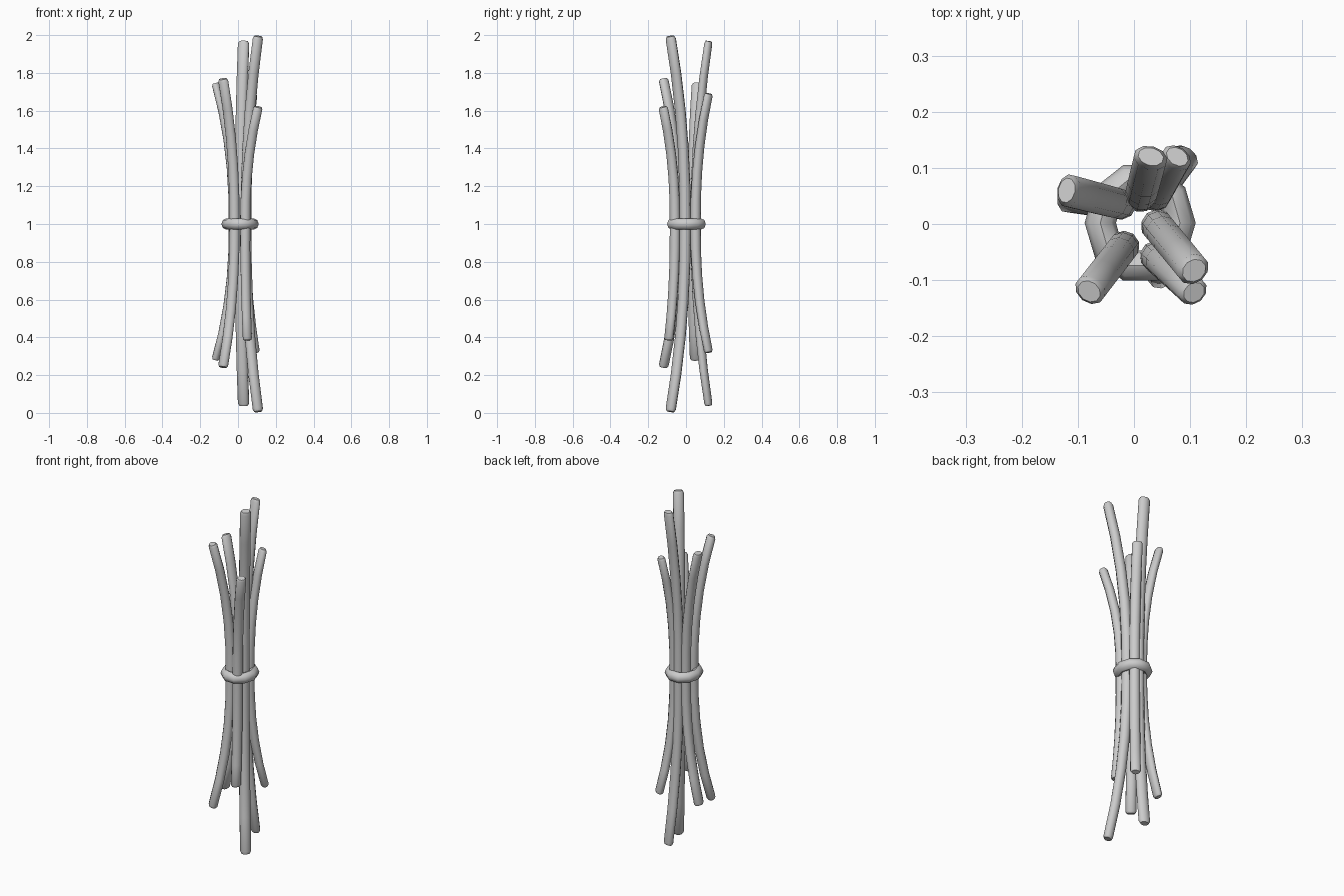
import bpy, bmesh, math
from mathutils import Vector

if "Cube" in bpy.data.objects:
    bpy.data.objects.remove(bpy.data.objects["Cube"])

SIDES = 10


def finish(bm, name):
    bmesh.ops.recalc_face_normals(bm, faces=bm.faces)
    mesh = bpy.data.meshes.new(name)
    bm.to_mesh(mesh)
    bm.free()
    ob = bpy.data.objects.new(name, mesh)
    bpy.context.collection.objects.link(ob)
    bpy.context.view_layer.objects.active = ob
    ob.select_set(True)
    bpy.ops.object.shade_smooth_by_angle(angle=math.radians(50))
    ob.select_set(False)


def tube(bm, rings, closed=False):
    vs = [[bm.verts.new(p) for p in ring] for ring in rings]
    n = len(rings[0])
    for i in range(len(vs) if closed else len(vs) - 1):
        a, b = vs[i], vs[(i + 1) % len(vs)]
        for k in range(n):
            m = (k + 1) % n
            bm.faces.new((a[k], a[m], b[m], b[k]))
    if not closed:
        bm.faces.new(vs[0])
        bm.faces.new(vs[-1])


# Stick: straight at the tie, flaring out and flattening toward both ends
def stick(name, mid, bottom, top, r_mid, r_rad, r_tan):
    mid, bottom, top = Vector((*mid, 1.0)), Vector(bottom), Vector(top)
    out = (top + bottom) / 2 - mid
    out.z = 0
    out.normalize()
    side = Vector((-out.y, out.x, 0))
    steps = [(-1, .75), (-.985, 1)] + [(i / 5, 1) for i in range(-4, 5)] + [(.985, 1), (1, .75)]
    rings = []
    for t, s in steps:
        u = abs(t)
        f = u ** 2.2
        tip = top if t > 0 else bottom
        d = tip - mid
        c = mid + Vector((d.x * f, d.y * f, d.z * u))
        slope = 2.2 * u ** 1.2 * d.dot(out) / d.z
        a = (r_mid + (r_rad - r_mid) * u) * s
        b = (r_mid + (r_tan - r_mid) * u) * s
        rings.append([c + (out - Vector((0, 0, slope))) * a * math.cos(2 * math.pi * k / SIDES)
                      + side * b * math.sin(2 * math.pi * k / SIDES) for k in range(SIDES)])
    bm = bmesh.new()
    tube(bm, rings)
    finish(bm, name)


# name, centre at the tie, bottom tip, top tip, radii (tie, radial, tangential)
stick("stick_left", (-.023, .035), (-.12, .05, .28), (-.12, .06, 1.745), .027, .02, .03)
stick("stick_back", (.012, .05), (.03, .12, .038), (.03, .12, 1.968), .029, .021, .031)
stick("stick_back_right", (.038, .05), (.09, .12, .32), (.077, .12, 1.69), .028, .02, .028)
stick("stick_right", (.042, -.004), (.107, -.083, .007), (.107, -.083, 1.994), .03, .025, .03)
stick("stick_front_left", (-.018, -.04), (-.08, -.12, .242), (-.08, -.12, 1.768), .028, .023, .029)
stick("stick_front_right", (.038, -.058), (.05, -.092, .385), (.107, -.122, 1.62), .028, .022, .027)

# Tie band round the middle
bm = bmesh.new()
rings = []
for i in range(10):
    a = 2 * math.pi * i / 10
    d = Vector((math.cos(a), math.sin(a), 0))
    c = Vector((.011 + .071 * d.x, .002 + .08 * d.y, 1))
    rings.append([c + d * .028 * math.cos(2 * math.pi * k / 8)
                  + Vector((0, 0, .03 * math.sin(2 * math.pi * k / 8))) for k in range(8)])
tube(bm, rings, closed=True)
finish(bm, "tie_band")
